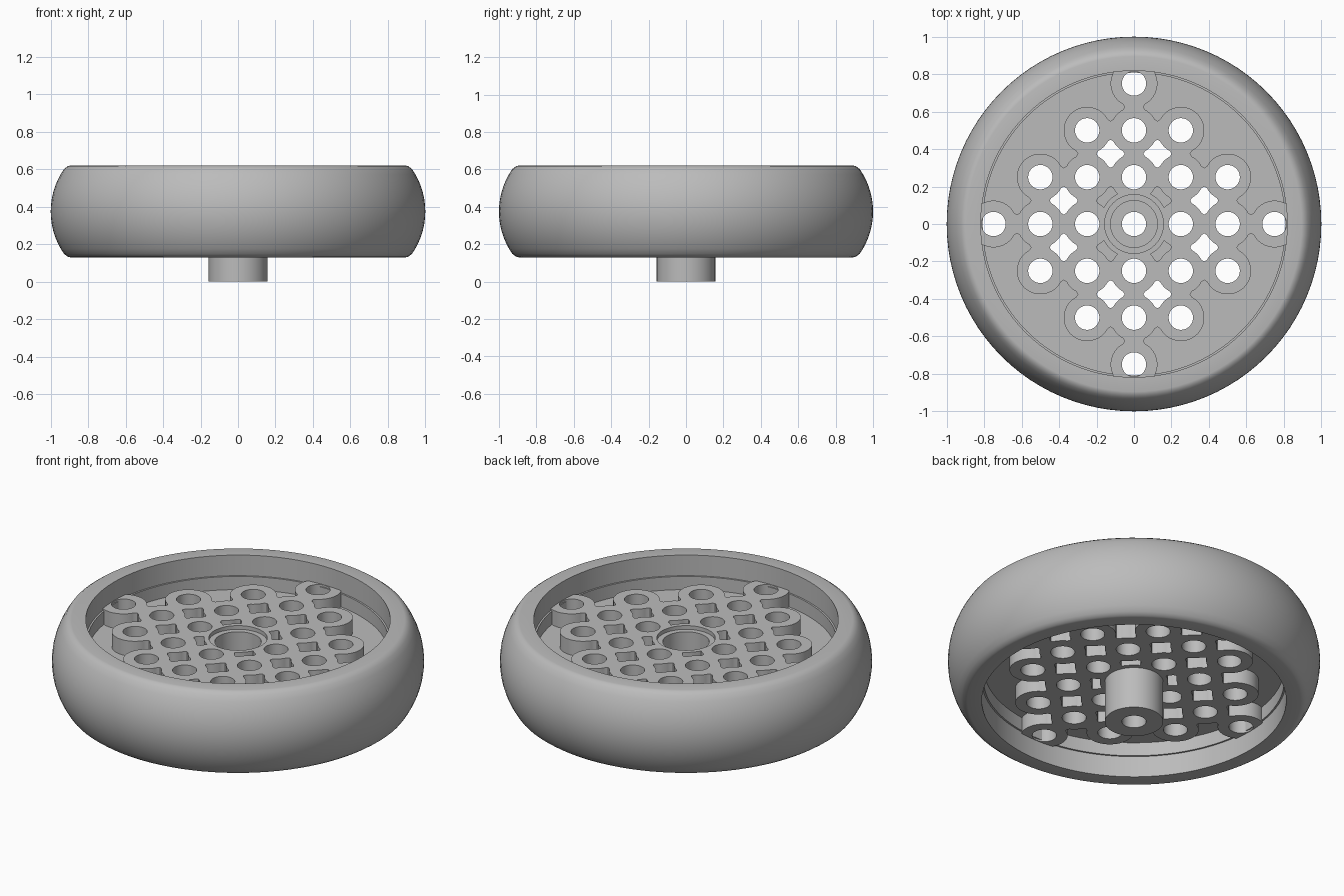
import bpy, bmesh
from math import sin, cos, tau, radians, degrees, atan2, hypot, pi

if "Cube" in bpy.data.objects:
    bpy.data.objects.remove(bpy.data.objects["Cube"])

grey = bpy.data.materials.new("plain grey")
grey.use_nodes = True
grey.diffuse_color = (0.5, 0.5, 0.5, 1)
grey.node_tree.nodes["Principled BSDF"].inputs["Base Color"].default_value = (0.5, 0.5, 0.5, 1)

MID = 0.375            # middle height of the wheel
LOW, HIGH = 0.245, 0.51  # lattice faces
PITCH, LOBE, HOLE, TAB = 0.25, 0.125, 0.065, 0.05


def finish(name, bm, smooth=True):
    bmesh.ops.recalc_face_normals(bm, faces=bm.faces)
    mesh = bpy.data.meshes.new(name)
    bm.to_mesh(mesh)
    bm.free()
    mesh.materials.append(grey)
    obj = bpy.data.objects.new(name, mesh)
    bpy.context.collection.objects.link(obj)
    if smooth:
        bpy.ops.object.select_all(action='DESELECT')
        obj.select_set(True)
        bpy.context.view_layer.objects.active = obj
        bpy.ops.object.shade_smooth_by_angle(angle=radians(30))
    return obj


def lathe(name, profile, steps=96):
    """Spin a closed (radius, height) profile around z."""
    bm = bmesh.new()
    rings = [[bm.verts.new((r * cos(tau * i / steps), r * sin(tau * i / steps), z))
              for r, z in profile] for i in range(steps)]
    n = len(profile)
    for i in range(steps):
        a, b = rings[i], rings[(i + 1) % steps]
        for j in range(n):
            k = (j + 1) % n
            bm.faces.new((a[j], b[j], b[k], a[k]))
    return finish(name, bm)


def prism(bm, x, y, radius, sides, low, high):
    """Upright prism with a corner on the x axis."""
    loops = [[bm.verts.new((x + radius * cos(tau * i / sides),
                            y + radius * sin(tau * i / sides), z))
              for i in range(sides)] for z in (low, high)]
    bm.faces.new(loops[0][::-1])
    bm.faces.new(loops[1])
    for i in range(sides):
        k = (i + 1) % sides
        bm.faces.new((loops[0][i], loops[0][k], loops[1][k], loops[1][i]))


# Tyre: bulging tread with rounded shoulders and a straight bore
BULGE = 0.396
tread = [(1 - BULGE + BULGE * cos(a), BULGE * sin(a))
         for a in [radians(-35 + 5 * i) for i in range(15)]]
shoulder = [(0.895, 0.245), (0.908, 0.242), (0.918, 0.235)]
upper = [(r, MID + z) for r, z in reversed(shoulder)]
lower = [(r, MID - z) for r, z in shoulder]
lathe("tyre", [(0.818, 0.13)] + lower + [(r, MID + z) for r, z in tread]
      + upper + [(0.818, 0.62)])

# Thin rim lining the tyre
lathe("hub_rim", [(0.808, 0.255), (0.83, 0.255), (0.83, 0.498), (0.808, 0.498)])

# Hub boss with stepped recess, and the axle below it
lathe("axle_boss", [(0.065, 0), (0.157, 0), (0.157, LOW), (0.184, LOW), (0.184, HIGH),
                    (0.157, HIGH), (0.157, 0.488), (0.125, 0.488), (0.125, 0.26),
                    (0.065, 0.26)], 64)

# Lattice of hole positions in a diamond layout
nodes = {(i, j) for i in range(-3, 4) for j in range(-3, 4) if abs(i) + abs(j) <= 3}


def outline(i, j, steps=64):
    """Lobe outline with a tab toward each neighbour; flags mark tab ends."""
    points = []
    for s in range(steps):
        a = tau * s / steps
        q = round(a / (pi / 2))
        off = a - q * pi / 2
        di, dj = ((1, 0), (0, 1), (-1, 0), (0, -1))[q % 4]
        joined = (i + di, j + dj) in nodes and abs(degrees(off)) < 23
        r = LOBE
        if joined:
            if abs(degrees(off)) > 22:
                off = atan2(TAB, LOBE) * (1 if off > 0 else -1)
            r, a = LOBE / cos(off), q * pi / 2 + off
        x, y = i * PITCH + r * cos(a), j * PITCH + r * sin(a)
        d = hypot(x, y)
        if d < 0.17:  # keep clear of the boss recess
            x, y = x * 0.17 / d, y * 0.17 / d
        points.append((x, y, joined))
    return points


# Raised lattice: one pierced lobe per hole
bm = bmesh.new()
for i, j in sorted(nodes - {(0, 0)}):
    edge = outline(i, j)
    n = len(edge)
    outer = [[bm.verts.new((x, y, z)) for x, y, _ in edge] for z in (LOW, HIGH)]
    inner = [[bm.verts.new((i * PITCH + HOLE * cos(tau * s / n),
                            j * PITCH + HOLE * sin(tau * s / n), z))
              for s in range(n)] for z in (LOW, HIGH)]
    for s in range(n):
        k = (s + 1) % n
        for z in (0, 1):
            bm.faces.new((outer[z][s], outer[z][k], inner[z][k], inner[z][s]))
        bm.faces.new((inner[0][s], inner[0][k], inner[1][k], inner[1][s]))
        if not (edge[s][2] and edge[k][2]):
            bm.faces.new((outer[0][s], outer[0][k], outer[1][k], outer[1][s]))
bmesh.ops.remove_doubles(bm, verts=bm.verts, dist=0.0005)
finish("hub_lattice", bm)

# Web disc, opened at the holes and at the star-shaped gaps
bm = bmesh.new()
prism(bm, 0, 0, 0.83, 96, 0.335, 0.42)
web = finish("web_disc", bm)

bm = bmesh.new()
for i, j in sorted(nodes):
    prism(bm, i * PITCH, j * PITCH, 0.15 if (i, j) == (0, 0) else 0.08, 24, 0.2, 0.6)
for i in (-1, 1):
    for j in (-1, 1):
        for x, y in ((0.125, 0.375), (0.375, 0.125)):
            prism(bm, i * x, j * y, 0.1, 4, 0.2, 0.6)
cutter = finish("web_cutter", bm, False)
cutter.hide_render = True
cutter.hide_viewport = True
cutter.display_type = 'WIRE'
cut = web.modifiers.new("openings", 'BOOLEAN')
cut.operation = 'DIFFERENCE'
cut.solver = 'EXACT'
cut.object = cutter
